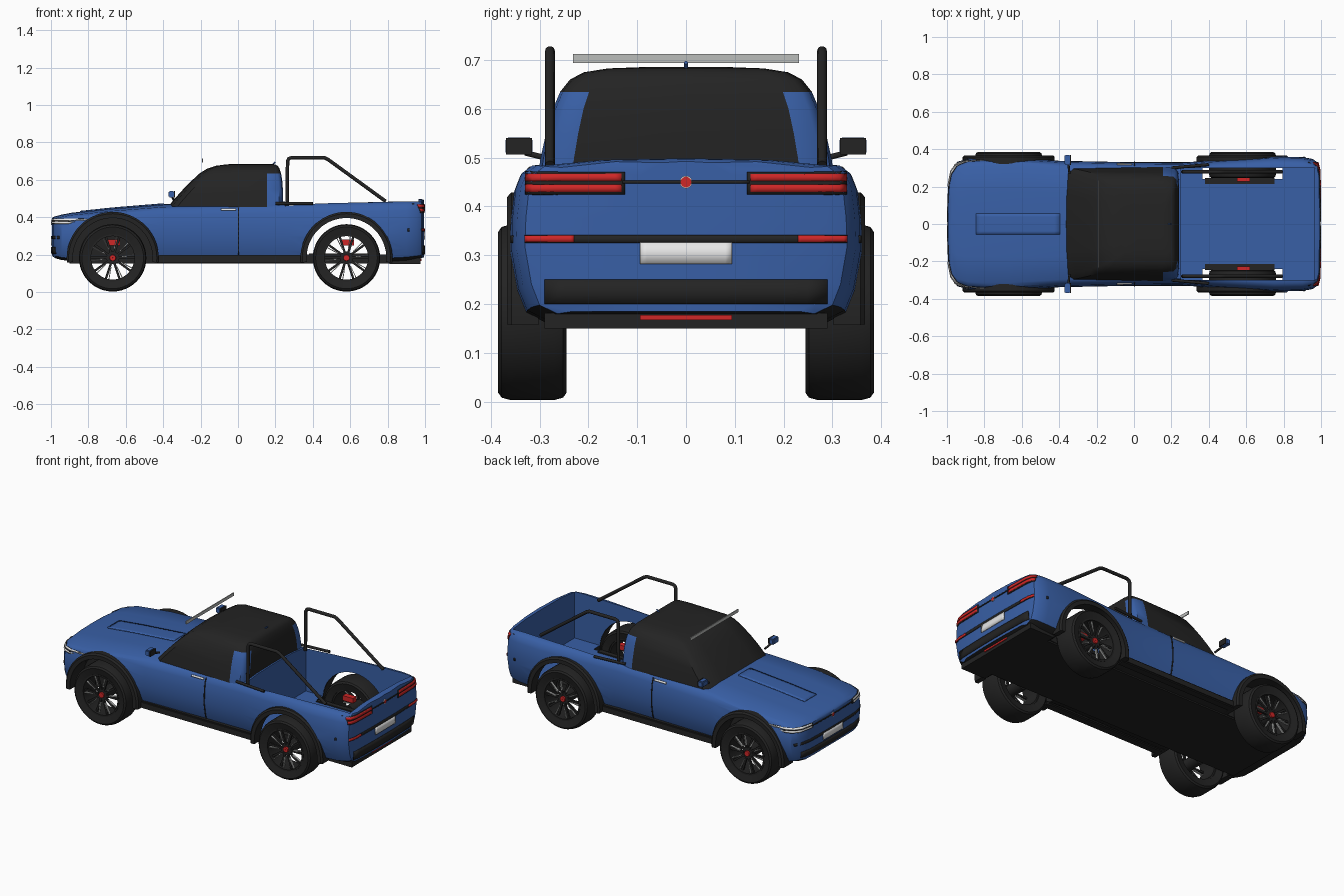
import bpy, bmesh, math
from mathutils import Vector
from mathutils.bvhtree import BVHTree

cube = bpy.data.objects.get("Cube")
if cube:
    bpy.data.objects.remove(cube)


def material(name, r, g, b):
    m = bpy.data.materials.new(name)
    m.use_nodes = True
    m.diffuse_color = (r, g, b, 1)
    m.node_tree.nodes["Principled BSDF"].inputs["Base Color"].default_value = (r, g, b, 1)
    return m


BLUE = material("blue_paint", 0.04, 0.115, 0.38)
BLACK = material("black_trim", 0.017, 0.017, 0.017)
RED = material("red", 0.62, 0.02, 0.02)
WHITE = material("white", 0.8, 0.8, 0.8)
GREY = material("light_grey", 0.5, 0.51, 0.5)


def finish(name, bm, *mats, angle=35):
    bmesh.ops.recalc_face_normals(bm, faces=bm.faces)
    me = bpy.data.meshes.new(name)
    bm.to_mesh(me)
    bm.free()
    for m in mats:
        me.materials.append(m)
    me.shade_smooth()
    me.set_sharp_from_angle(angle=math.radians(angle))
    ob = bpy.data.objects.new(name, me)
    bpy.context.collection.objects.link(ob)
    return ob


def loft(rings, closed=False):
    """Skin closed rings of points; cap the ends unless the rings form a loop."""
    bm = bmesh.new()
    vs = [[bm.verts.new(p) for p in r] for r in rings]
    n = len(vs[0])
    pairs = list(zip(vs, vs[1:])) + ([(vs[-1], vs[0])] if closed else [])
    for a, b in pairs:
        for i in range(n):
            bm.faces.new((a[i], a[(i + 1) % n], b[(i + 1) % n], b[i]))
    if not closed:
        bm.faces.new(vs[0])
        bm.faces.new(vs[-1])
    return bm


def box(name, mat, x, y, z, bevel=0.0):
    bm = loft([[(a, y[0], z[0]), (a, y[1], z[0]), (a, y[1], z[1]), (a, y[0], z[1])] for a in x])
    if bevel:
        bmesh.ops.bevel(bm, geom=bm.edges[:], offset=bevel, segments=2, affect="EDGES")
    return finish(name, bm, mat)


def revolve(name, mat, profile, centre, steps=48, start=0, sweep=360, side=1):
    """Turn a closed (radius, y) profile about a y axis."""
    full = sweep == 360
    rings = []
    for i in range(steps + (not full)):
        t = math.radians(start + sweep * i / steps)
        rings.append([(centre[0] + r * math.cos(t), side * (centre[1] + y),
                       centre[2] + r * math.sin(t)) for r, y in profile])
    return finish(name, loft(rings, full), mat)


def tube(name, mat, points, radius):
    cu = bpy.data.curves.new(name, "CURVE")
    cu.dimensions = "3D"
    cu.bevel_depth, cu.bevel_resolution, cu.use_fill_caps = radius, 3, True
    sp = cu.splines.new("POLY")
    sp.points.add(len(points) - 1)
    for p, co in zip(sp.points, points):
        p.co = (*co, 1)
    cu.materials.append(mat)
    ob = bpy.data.objects.new(name, cu)
    bpy.context.collection.objects.link(ob)
    return ob


# Body shell: one cross-section scaled along the length
SECTION = [(0, 0), (0.8, 0), (0.91, 0.06), (0.96, 0.2), (1, 0.45), (0.995, 0.65),
           (0.975, 0.85), (0.94, 0.95), (0.88, 1), (0.5, 1.04), (0, 1.05)]
STATIONS = [(-0.995, 0.06, 0.2, 0.385), (-0.99, 0.22, 0.19, 0.39), (-0.975, 0.295, 0.18, 0.395),
            (-0.945, 0.332, 0.172, 0.402), (-0.89, 0.35, 0.165, 0.412), (-0.67, 0.357, 0.16, 0.434),
            (-0.4, 0.338, 0.16, 0.455), (0, 0.33, 0.16, 0.465), (0.25, 0.328, 0.16, 0.47),
            (0.5, 0.346, 0.16, 0.475), (0.75, 0.361, 0.16, 0.48), (0.9, 0.358, 0.168, 0.484),
            (0.955, 0.348, 0.175, 0.484), (0.98, 0.33, 0.18, 0.482), (0.99, 0.29, 0.185, 0.48),
            (0.995, 0.1, 0.185, 0.478)]
rings = []
for x, w, low, high in STATIONS:
    half = [(x, w * a, low + (high - low) * b) for a, b in SECTION]
    rings.append(half + [(x, -y, z) for _, y, z in half[-2:0:-1]])
body = finish("body", loft(rings), BLUE, BLACK)

# Cut the cargo bed and the four wheel wells
AXLES = (-0.67, 0.58)
HUB_Z, WELL = 0.183, 0.215
cutters = [box("bed_cutter", BLUE, (0.25, 0.965), (-0.3, 0.3), (0.2, 0.8))]
for ax in AXLES:
    for s in (1, -1):
        bm = loft([[(ax + WELL * math.cos(k * math.tau / 48), s * y,
                     HUB_Z + WELL * math.sin(k * math.tau / 48)) for k in range(48)]
                   for y in (0.24, 0.5)])
        cutters.append(finish("well_cutter", bm, BLUE))
for c in cutters:
    c.hide_render = True
    mod = body.modifiers.new("cut", "BOOLEAN")
    mod.operation, mod.solver, mod.object = "DIFFERENCE", "EXACT", c
deps = bpy.context.evaluated_depsgraph_get()
me = bpy.data.meshes.new_from_object(body.evaluated_get(deps))
body.modifiers.clear()
body.data = me
for c in cutters:
    bpy.data.objects.remove(c)
me.materials.clear()
me.materials.append(BLUE)
me.materials.append(BLACK)
for p in me.polygons:
    pts = [me.vertices[i].co for i in p.vertices]
    in_well = any(all(math.hypot(v.x - ax, v.z - HUB_Z) < WELL + 0.002 for v in pts) for ax in AXLES)
    under = p.normal.z < -0.6 and p.center.z < 0.25
    p.material_index = int(in_well or under)
me.shade_smooth()
me.set_sharp_from_angle(angle=math.radians(32))
bm = bmesh.new()
bm.from_mesh(me)
skin = BVHTree.FromBMesh(bm)
bm.free()


def plate(name, mat, axis, sign, u, v, off=0.003, nu=14, nv=2):
    """Thin plate laid on the body, found by casting rays along an axis."""
    out = Vector([sign * (i == axis) for i in range(3)])
    bm = bmesh.new()
    grid = []
    for i in range(nu + 1):
        row = []
        for j in range(nv + 1):
            co = [u[0] + (u[1] - u[0]) * i / nu, v[0] + (v[1] - v[0]) * j / nv]
            co.insert(axis, sign * 2)
            hit = skin.ray_cast(Vector(co), -out)[0]
            row.append(bm.verts.new(hit + out * off) if hit else None)
        grid.append(row)
    for a, b in zip(grid, grid[1:]):
        for j in range(nv):
            q = (a[j], b[j], b[j + 1], a[j + 1])
            if all(q):
                bm.faces.new(q)
    ob = finish(name, bm, mat)
    mod = ob.modifiers.new("thickness", "SOLIDIFY")
    mod.thickness, mod.offset = 0.006, 0
    return ob


# Cab: stacked outlines, blue only on the rear pillars
LAYERS = [(0.45, -0.38, 0.24, 0.306), (0.5, -0.338, 0.24, 0.298), (0.55, -0.293, 0.24, 0.287),
          (0.6, -0.243, 0.236, 0.273), (0.635, -0.205, 0.23, 0.258), (0.66, -0.165, 0.222, 0.238),
          (0.675, -0.12, 0.212, 0.21), (0.683, -0.06, 0.195, 0.16), (0.686, 0, 0.16, 0.08)]
rings = []
for z, front, back, w in LAYERS:
    half = [(front, 0), (front + 0.005, 0.5 * w), (front + 0.02, 0.88 * w), (front + 0.05, 0.97 * w),
            (min(0.155, back - 0.04), w), (back - 0.02, 0.98 * w), (back - 0.004, 0.92 * w),
            (back, 0.77 * w), (back, 0)]
    rings.append([(x, y, z) for x, y in half] + [(x, -y, z) for x, y in half[-2:0:-1]])
cab = finish("cab", loft(rings), BLACK, BLUE, angle=40)
for p in cab.data.polygons:
    c = p.center
    p.material_index = int(c.x > 0.16 and abs(c.y) > 0.19 and c.z < 0.64 and abs(p.normal.z) < 0.7)

# Wheels, flares and parts that repeat left and right
TYRE = [(0.125, -0.06), (0.165, -0.07), (0.175, -0.063), (0.18, -0.045), (0.18, 0.045),
        (0.175, 0.063), (0.165, 0.07), (0.125, 0.06)]
RIM = [(0.116, -0.055), (0.126, -0.055), (0.126, 0.062), (0.116, 0.062)]
for s, side in ((1, "left"), (-1, "right")):
    for ax, end in zip(AXLES, ("front", "rear")):
        tag = f"{end}_{side}"
        hub = (ax, 0.315, HUB_Z)
        revolve("tyre_" + tag, BLACK, TYRE, hub, side=s)
        revolve("rim_" + tag, BLACK, RIM, hub, side=s)
        revolve("hub_" + tag, BLACK, [(0.001, -0.07), (0.034, -0.07), (0.034, 0.046), (0.001, 0.046)], hub, 24, side=s)
        revolve("hub_cap_" + tag, RED, [(0.001, 0.04), (0.018, 0.04), (0.016, 0.055), (0.001, 0.055)], hub, 20, side=s)
        for k in range(10):
            t = k * math.tau / 10
            for d, r0, mat, wide, y in ((0, 0.025, BLACK, 0.006, 0.35), (0.14, 0.05, GREY, 0.0022, 0.352)):
                c, n = (Vector((math.cos(t + d), 0, math.sin(t + d))), Vector((-math.sin(t + d), 0, math.cos(t + d))))
                base = Vector((ax, s * y, HUB_Z))
                bm = loft([[base + c * r + n * a * wide + Vector((0, s * b, 0))
                            for a, b in ((-1, 0), (1, 0), (1, 0.012), (-1, 0.012))] for r in (r0, 0.12)])
                finish("spoke_" + tag, bm, mat)
        inner = 0.268 if end == "front" else 0.302
        revolve("arch_flare_" + tag, BLACK, [(0.213, inner), (0.246, inner), (0.246, 0.358), (0.236, 0.367), (0.213, 0.367)],
                (ax, 0, HUB_Z), 36, -6, 192, s)
        box("brake_caliper_" + tag, RED, (ax - 0.03, ax + 0.04), sorted((s * 0.228, s * 0.262)), (0.25, 0.28))
    box("wheel_tub_edge_" + side, BLACK, (0.38, 0.75), sorted((s * 0.215, s * 0.245)), (0.19, 0.207))
    box("sill_" + side, BLACK, (-0.44, 0.36), sorted((s * 0.28, s * 0.332)), (0.155, 0.198), 0.006)
    tube("roll_bar_" + side, BLACK, [(0.262, s * 0.279, 0.46), (0.265, s * 0.279, 0.7), (0.272, s * 0.279, 0.714),
                                     (0.288, s * 0.279, 0.719), (0.46, s * 0.279, 0.719), (0.48, s * 0.279, 0.71),
                                     (0.79, s * 0.279, 0.485)], 0.01)
    tube("bed_rail_trim_" + side, BLACK, [(0.2, s * 0.3, 0.474), (0.4, s * 0.318, 0.474)], 0.008)
    box("mirror_" + side, BLUE, (-0.372, -0.34), sorted((s * 0.315, s * 0.37)), (0.506, 0.541), 0.005)
    box("mirror_glass_" + side, BLACK, (-0.342, -0.336), sorted((s * 0.316, s * 0.369)), (0.507, 0.54))
    tube("mirror_arm_" + side, BLACK, [(-0.345, s * 0.27, 0.495), (-0.352, s * 0.33, 0.51)], 0.006)
    plate("door_line_" + side, BLACK, 1, s, (0, 0.005), (0.2, 0.45), 0.001, 1, 10)
    plate("door_handle_" + side, WHITE, 1, s, (-0.09, -0.01), (0.436, 0.447), 0.006)
    plate("fuel_marker_" + side, BLACK, 1, s, (0.907, 0.917), (0.325, 0.34), 0.001, 2)
    # Lamps
    plate("tail_lamp_housing_" + side, BLACK, 0, 1, (s * 0.125, s * 0.328), (0.424, 0.471), 0.001)
    for z in (0.43, 0.452):
        plate("tail_lamp_" + side, RED, 0, 1, (s * 0.132, s * 0.328), (z, z + 0.015), 0.004)
    plate("rear_reflector_" + side, RED, 0, 1, (s * 0.23, s * 0.33), (0.327, 0.34), 0.004)
    plate("headlamp_housing_" + side, BLACK, 0, -1, (s * 0.19, s * 0.338), (0.364, 0.392), 0.001)
    for z in (0.367, 0.382):
        plate("headlamp_" + side, WHITE, 0, -1, (s * 0.2, s * 0.342), (z, z + 0.009), 0.004)

# Rear trim
plate("tailgate_bar", BLACK, 0, 1, (-0.13, 0.13), (0.447, 0.453), 0.001)
plate("tailgate_strip", BLACK, 0, 1, (-0.33, 0.33), (0.325, 0.341), 0.001)
plate("rear_number_plate", WHITE, 0, 1, (-0.094, 0.094), (0.282, 0.326), 0.003)
plate("rear_bumper", BLACK, 0, 1, (-0.29, 0.29), (0.2, 0.25), 0.002)
box("rear_valance", BLACK, (0.81, 0.975), (-0.29, 0.29), (0.15, 0.182))
box("rear_fog_lamp", RED, (0.97, 0.98), (-0.094, 0.094), (0.167, 0.177))

# Front trim
plate("nose_bar", BLACK, 0, -1, (-0.2, 0.2), (0.372, 0.378), 0.001)
plate("front_strip", BLACK, 0, -1, (-0.32, 0.32), (0.285, 0.3), 0.001)
plate("front_number_plate", WHITE, 0, -1, (-0.094, 0.094), (0.25, 0.292), 0.002)
plate("front_bumper", BLACK, 0, -1, (-0.28, 0.28), (0.205, 0.24), 0.001)
for name, x, z in (("rear_badge_disc", 0.995, 0.45), ("front_badge_disc", -0.995, 0.372)):
    for r, t, m in ((0.013, 0.004, WHITE), (0.011, 0.005, RED)):
        finish(name, loft([[(x + d, r * math.cos(k * math.tau / 20), z + r * math.sin(k * math.tau / 20))
                            for k in range(20)] for d in (-t, t)]), m)

# Hood panel, roof light bar, antenna and underbody
plate("hood_panel", BLUE, 2, 1, (-0.845, -0.395), (-0.057, 0.057), 0.002, 14, 6)
box("roof_light_bar", GREY, (-0.193, -0.188), (-0.232, 0.232), (0.694, 0.713))
tube("antenna", BLUE, [(0.18, 0, 0.678), (0.2, 0, 0.695)], 0.004)
box("underbody", BLACK, (-0.9, 0.9), (-0.235, 0.235), (0.152, 0.17))
